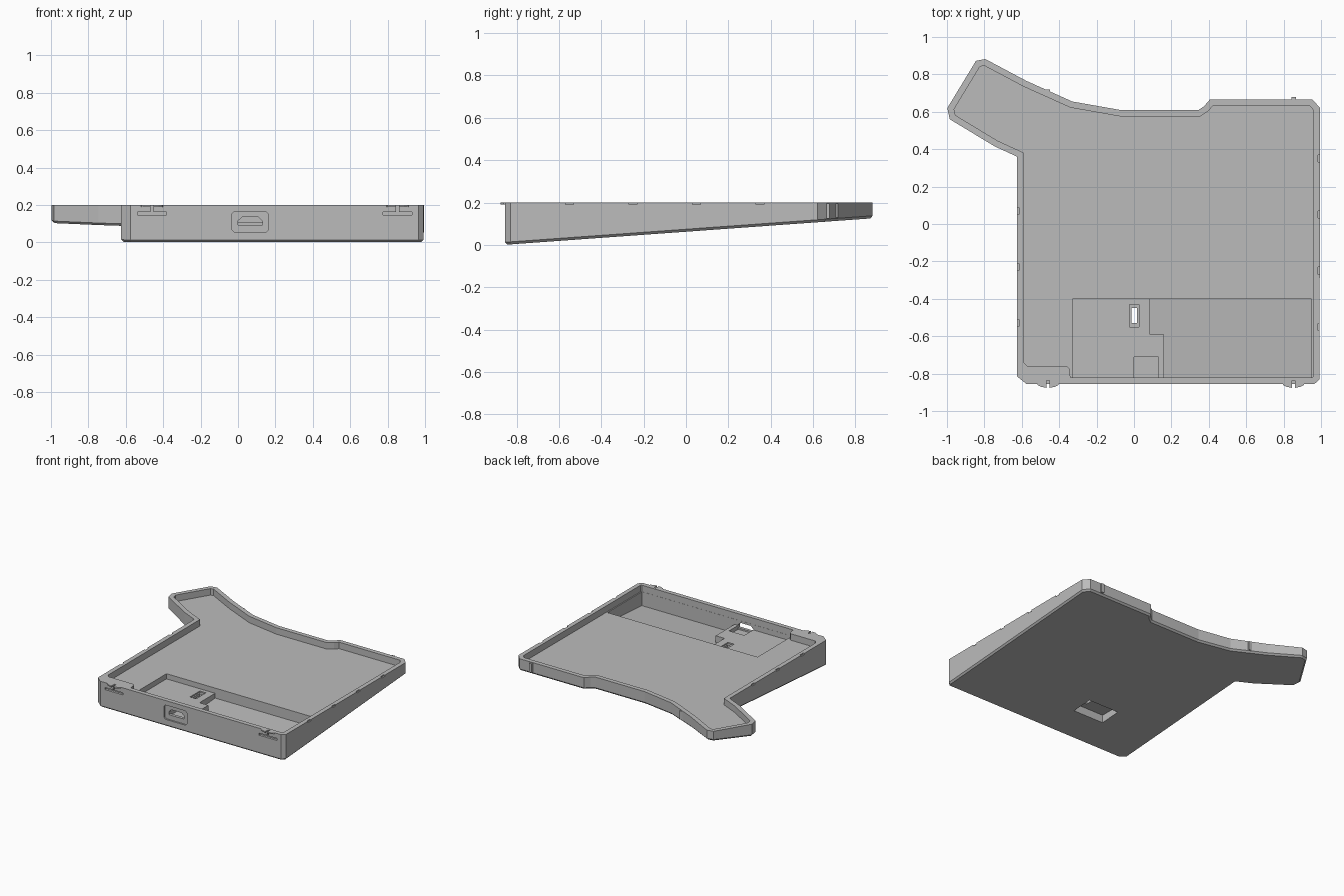
import bpy
import bmesh
from mathutils import Vector

cube = bpy.data.objects.get("Cube")
if cube:
    bpy.data.objects.remove(cube, do_unlink=True)

grey = bpy.data.materials.new("mid_grey")
grey.use_nodes = True
grey.diffuse_color = (0.5, 0.5, 0.5, 1)
grey.node_tree.nodes["Principled BSDF"].inputs["Base Color"].default_value = (0.5, 0.5, 0.5, 1)

TOP = 0.2


def slope(y):
    """Height of the tilted underside."""
    return 0.072 * (y + 0.86)


def offset(points, d):
    """Move a counter-clockwise outline inward by d, with mitred corners."""
    result = []
    for i, p in enumerate(points):
        p = Vector(p)
        a = (p - Vector(points[i - 1])).normalized()
        b = (Vector(points[(i + 1) % len(points)]) - p).normalized()
        na, nb = Vector((-a.y, a.x)), Vector((-b.y, b.x))
        result.append(tuple(p + (na + nb) * d / (1 + na.dot(nb))))
    return result


def loft(name, rings):
    """Solid through stacked rings of 3D points."""
    bm = bmesh.new()
    loops = [[bm.verts.new(p) for p in ring] for ring in rings]
    n = len(loops[0])
    for lo, hi in zip(loops, loops[1:]):
        for i in range(n):
            j = (i + 1) % n
            bm.faces.new((lo[i], lo[j], hi[j], hi[i]))
    bm.faces.new(loops[0][::-1])
    bm.faces.new(loops[-1])
    bmesh.ops.recalc_face_normals(bm, faces=bm.faces)
    mesh = bpy.data.meshes.new(name)
    bm.to_mesh(mesh)
    bm.free()
    mesh.materials.append(grey)
    obj = bpy.data.objects.new(name, mesh)
    bpy.context.collection.objects.link(obj)
    return obj


def prism(name, points, low, high):
    """Upright prism; low may be a height or a function of y."""
    base = low if callable(low) else lambda y: low
    return loft(name, [[(x, y, base(y)) for x, y in points],
                       [(x, y, high) for x, y in points]])


def rect(x0, x1, y0, y1):
    return [(x0, y0), (x1, y0), (x1, y1), (x0, y1)]


def front_prism(name, points, y0, y1):
    """Prism along y from an x-z profile."""
    return loft(name, [[(x, y, z) for x, z in points] for y in (y0, y1)])


def cut(target, cutter):
    cutter.hide_render = True
    mod = target.modifiers.new("cut", "BOOLEAN")
    mod.operation = "DIFFERENCE"
    mod.solver = "EXACT"
    mod.object = cutter
    bpy.context.view_layer.objects.active = target
    bpy.ops.object.modifier_apply(modifier=mod.name)
    bpy.data.objects.remove(cutter, do_unlink=True)


# Tray outline, counter-clockwise from the front left corner seen from above
outline = [(-0.575, -0.855), (0.965, -0.855), (0.992, -0.83), (0.995, 0.62),
           (0.955, 0.665), (0.405, 0.665), (0.375, 0.63), (0.345, 0.61),
           (-0.075, 0.61), (-0.33, 0.655), (-0.575, 0.765), (-0.795, 0.882),
           (-0.845, 0.872), (-0.998, 0.62), (-0.985, 0.56), (-0.745, 0.415),
           (-0.625, 0.36), (-0.625, -0.815)]
bottom = offset(outline, 0.012)
tray = loft("tray", [[(x, y, slope(y)) for x, y in bottom],
                     [(x, y, slope(y) + 0.012) for x, y in outline],
                     [(x, y, TOP) for x, y in outline]])

# Main cavity, leaving a solid block in one front corner
inner = offset(outline, 0.034)
block = [(-0.59, -0.74), (-0.57, -0.76), (-0.36, -0.76), (-0.345, -0.775), (-0.34, -0.821)]
cut(tray, prism("cavity", block + inner[1:-1], 0.15, 0.3))

# Front pocket: shallow shelf, deep bay and connector cradle
cut(tray, prism("shelf_cut", rect(-0.33, 0.95, -0.82, -0.4), 0.11, 0.25))
bay = [(0.16, -0.82), (0.95, -0.82), (0.95, -0.4), (0.085, -0.4), (0.085, -0.59), (0.16, -0.59)]
cut(tray, prism("bay_cut", bay, lambda y: slope(y) + 0.04, 0.24))
cut(tray, prism("cradle_cut", rect(0, 0.13, -0.82, -0.71), 0.08, 0.23))

# Switch recess underneath and its slot
cut(tray, prism("switch_recess", rect(-0.2, 0.06, -0.58, -0.415), -0.1, 0.08))
cut(tray, prism("switch_rim", rect(-0.025, 0.028, -0.55, -0.43), 0.1, 0.22))
cut(tray, prism("switch_slot", rect(-0.014, 0.017, -0.53, -0.45), 0.05, 0.21))

# Connector opening in the front wall
plate = [(-0.02, 0.055), (0.15, 0.055), (0.162, 0.067), (0.162, 0.153),
         (0.15, 0.165), (-0.02, 0.165), (-0.032, 0.153), (-0.032, 0.067)]
cut(tray, front_prism("connector_recess", plate, -0.9, -0.843))
port = [(0, 0.092), (0.13, 0.092), (0.13, 0.115), (0.108, 0.135), (0.022, 0.135), (0, 0.115)]
cut(tray, front_prism("connector_hole", port, -0.9, -0.8))

# Front clips: T-shaped slots with a thin split lug at the rim
for side, cx in (("right", -0.46), ("left", 0.853)):
    cut(tray, front_prism("clip_slot", rect(cx - 0.077, cx + 0.077, 0.146, 0.162), -0.9, -0.838))
    cut(tray, front_prism("clip_gap", rect(cx - 0.007, cx + 0.007, 0.155, 0.25), -0.9, -0.838))
    for s in (-1, 1):
        lug = [(cx + s * x, y) for x, y in
               ((0.008, -0.84), (0.065, -0.84), (0.055, -0.861), (0.035, -0.871), (0.008, -0.876))]
        prism(f"{side}_clip_lug_{'a' if s < 0 else 'b'}", lug, 0.19, TOP)

# Small notches along the side rims
for x, ys in ((-0.625, (0.07, -0.23, -0.53)), (0.994, (0.35, 0.05, -0.25, -0.55))):
    for y in ys:
        cut(tray, prism("rim_notch", rect(x - 0.01, x + 0.01, y - 0.019, y + 0.019), 0.19, 0.22))

# Catch bars on the back wall
for name, x, y in (("right_catch", -0.46, 0.7), ("left_catch", 0.853, 0.66)):
    prism(name, rect(x - 0.012, x + 0.012, y, y + 0.019), lambda v: slope(v) + 0.015, 0.195)
